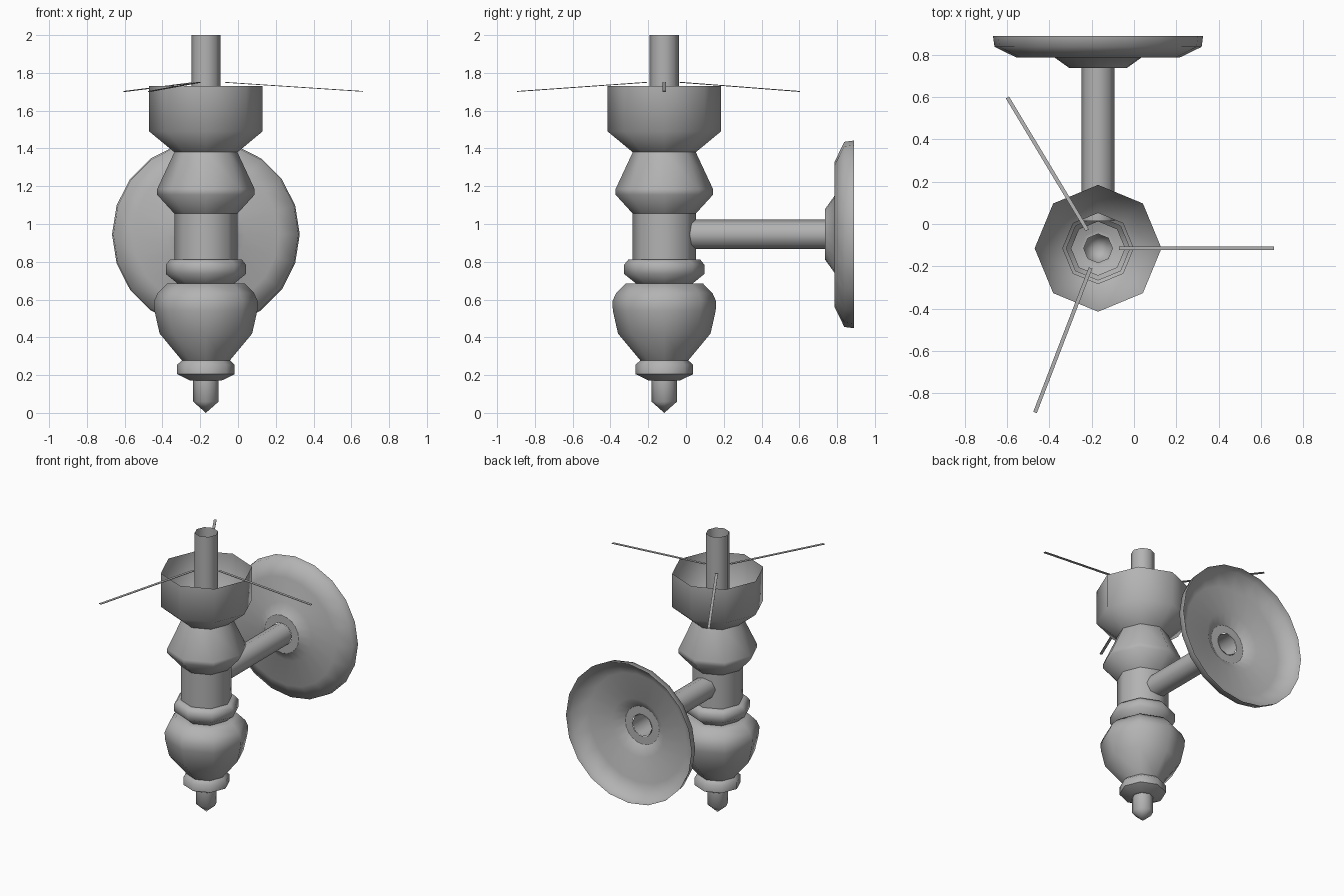
import bpy, bmesh, math
from mathutils import Matrix, Vector

cube = bpy.data.objects.get("Cube")
if cube:
    bpy.data.objects.remove(cube, do_unlink=True)

AX, AY = -0.17, -0.115          # lamp axis
ARM_Z = 0.945                   # height of arm and wall plate

metal = bpy.data.materials.new("grey metal")
metal.use_nodes = True
GREY = (0.45, 0.45, 0.45, 1)
metal.diffuse_color = GREY
metal.node_tree.nodes["Principled BSDF"].inputs["Base Color"].default_value = GREY


def finish(name, bm, matrix, smooth=True):
    bmesh.ops.remove_doubles(bm, verts=bm.verts, dist=1e-5)
    bmesh.ops.recalc_face_normals(bm, faces=bm.faces)
    mesh = bpy.data.meshes.new(name)
    bm.to_mesh(mesh)
    bm.free()
    mesh.materials.append(metal)
    obj = bpy.data.objects.new(name, mesh)
    obj.matrix_world = matrix
    bpy.context.collection.objects.link(obj)
    if smooth:
        bpy.ops.object.select_all(action="DESELECT")
        obj.select_set(True)
        bpy.context.view_layer.objects.active = obj
        bpy.ops.object.shade_smooth_by_angle(angle=math.radians(60))
    return obj


def lathe(name, profile, sides=8, matrix=Matrix.Translation((AX, AY, 0))):
    """Open shell spun around local z from (radius, height) points."""
    bm = bmesh.new()
    verts = [bm.verts.new((r, 0, z)) for r, z in profile]
    edges = [bm.edges.new(pair) for pair in zip(verts, verts[1:])]
    bmesh.ops.spin(bm, geom=verts + edges, cent=(0, 0, 0), axis=(0, 0, 1),
                   angle=math.tau, steps=sides, use_merge=True)
    return finish(name, bm, matrix)


# Turned body, from the open cup down to the finial
lathe("cup", [(0.30, 1.73), (0.30, 1.49), (0.167, 1.38)])
lathe("upper_body", [(0.167, 1.38), (0.258, 1.185), (0.258, 1.155), (0.167, 1.055)])
lathe("column", [(0.167, 1.055), (0.167, 0.81)])
lathe("collar", [(0.167, 0.812), (0.19, 0.812), (0.212, 0.785), (0.212, 0.735), (0.15, 0.685)])
lathe("urn", [(0.15, 0.685), (0.205, 0.685), (0.255, 0.635), (0.275, 0.59),
              (0.272, 0.54), (0.245, 0.42), (0.127, 0.278)])
lathe("lower_ring", [(0.127, 0.278), (0.152, 0.255), (0.152, 0.205), (0.085, 0.172), (0.068, 0.172)])
lathe("finial", [(0.068, 0.172), (0.068, 0.06), (0, 0)])
lathe("candle_tube", [(0.077, 2.0), (0.077, 0.8)])

# Horizontal arm and hollow wall plate, spun around the y direction
along_y = Matrix.Translation((AX, 0, ARM_Z)) @ Matrix.Rotation(-math.pi / 2, 4, "X")
lathe("arm", [(0.078, 0.015), (0.078, 0.74)], matrix=along_y)
lathe("wall_plate_boss", [(0.078, 0.737), (0.135, 0.737)], 20, along_y)
lathe("wall_plate", [(0.135, 0.737), (0.205, 0.787), (0.385, 0.787),
                     (0.49, 0.838), (0.497, 0.89)], 20, along_y)

# Thin drooping strips around the candle tube
for i, degrees in enumerate((0, 121, 249)):
    start, end = Vector((0.1, 0, 1.75)), Vector((0.832, 0, 1.702))
    tilt = math.atan2(start.z - end.z, end.x - start.x)
    bm = bmesh.new()
    bmesh.ops.create_cube(bm, size=1, matrix=Matrix.Diagonal(((end - start).length, 0.018, 0.004, 1)))
    place = (Matrix.Translation((AX, AY, 0)) @ Matrix.Rotation(math.radians(degrees), 4, "Z")
             @ Matrix.Translation((start + end) / 2) @ Matrix.Rotation(tilt, 4, "Y"))
    finish(f"strip_{i + 1}", bm, place, smooth=False)
